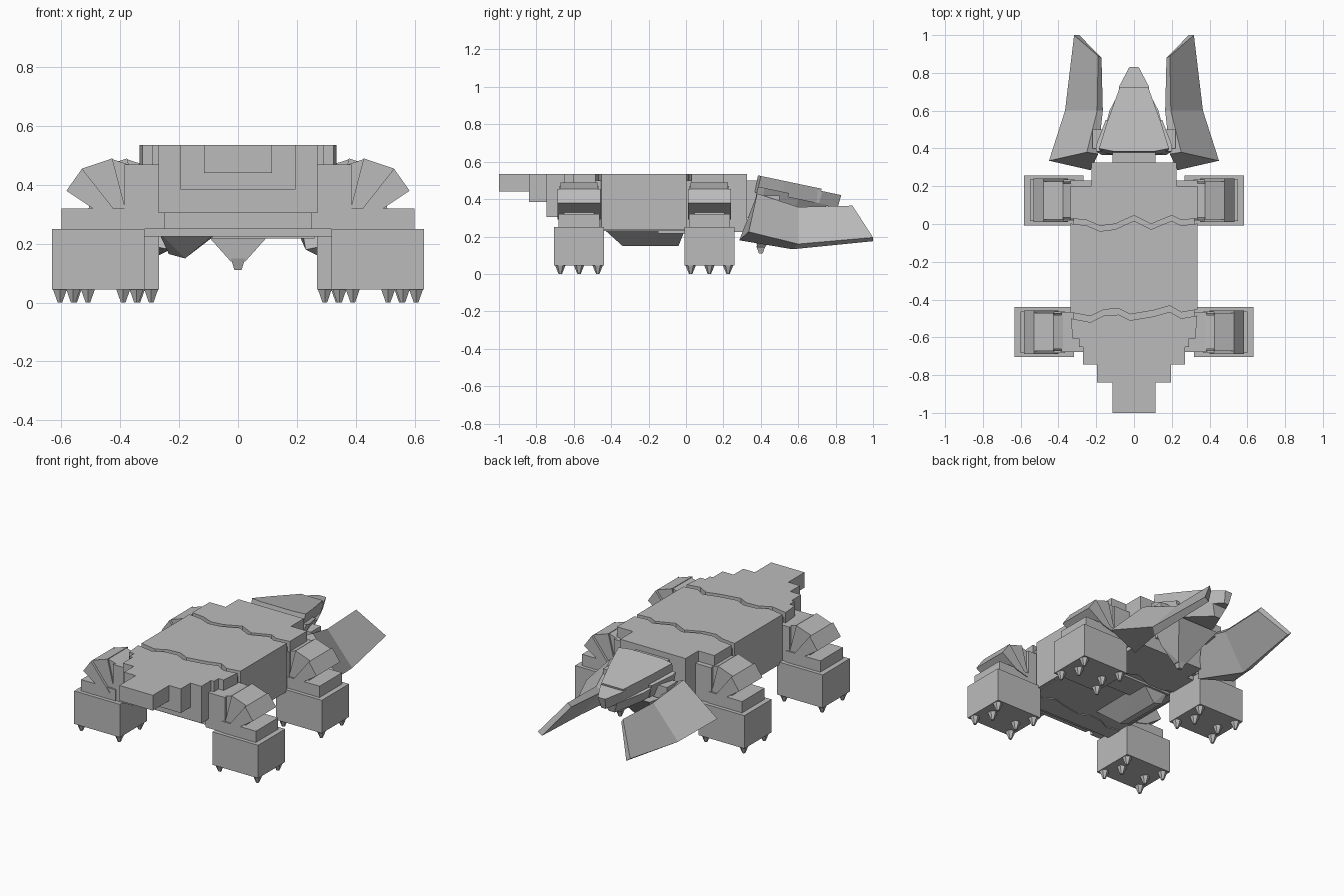
import bpy, bmesh

cube = bpy.data.objects.get("Cube")
if cube:
    bpy.data.objects.remove(cube, do_unlink=True)

stone = bpy.data.materials.new("stone_grey")
stone.use_nodes = True
GREY = (0.5, 0.5, 0.5, 1)
stone.diffuse_color = GREY
stone.node_tree.nodes["Principled BSDF"].inputs["Base Color"].default_value = GREY


def finish(name, bm, mirror=False):
    bmesh.ops.recalc_face_normals(bm, faces=bm.faces)
    me = bpy.data.meshes.new(name)
    bm.to_mesh(me)
    bm.free()
    me.materials.append(stone)
    ob = bpy.data.objects.new(name, me)
    bpy.context.collection.objects.link(ob)
    if mirror:
        ob.modifiers.new("Mirror", 'MIRROR')
    return ob


def prism(name, outline, lo, hi, axis='z', mirror=False):
    """Extrude a flat outline along z (plan outline) or y (front outline)."""
    bm = bmesh.new()
    put = (lambda a, b, c: (a, b, c)) if axis == 'z' else (lambda a, b, c: (a, c, b))
    bottom = bm.faces.new([bm.verts.new(put(a, b, lo)) for a, b in outline])
    ext = bmesh.ops.extrude_face_region(bm, geom=[bottom])
    for v in ext["geom"]:
        if isinstance(v, bmesh.types.BMVert):
            v.co = put(v.co.x, v.co.y if axis == 'z' else v.co.z, hi)
    return finish(name, bm, mirror)


def box(name, x0, x1, y0, y1, z0, z1, mirror=False):
    return prism(name, [(x0, y0), (x1, y0), (x1, y1), (x0, y1)], z0, z1, mirror=mirror)


def hull(name, points, mirror=False):
    bm = bmesh.new()
    for p in points:
        bm.verts.new(p)
    res = bmesh.ops.convex_hull(bm, input=bm.verts)
    loose = {g for g in res["geom_interior"] + res["geom_unused"]
             if isinstance(g, bmesh.types.BMVert)}
    bmesh.ops.delete(bm, geom=list(loose), context='VERTS')
    return finish(name, bm, mirror)


def loft(name, rings, mirror=False):
    bm = bmesh.new()
    rows = [[bm.verts.new(p) for p in r] for r in rings]
    n = len(rows[0])
    for a, b in zip(rows, rows[1:]):
        for i in range(n):
            bm.faces.new((a[i], a[(i + 1) % n], b[(i + 1) % n], b[i]))
    bm.faces.new(rows[0])
    bm.faces.new(rows[-1])
    return finish(name, bm, mirror)


# Jagged cracks that split the shell into three segments
TOP, W = 0.535, 0.335
front_crack = [(-W, .02), (-.25, .01), (-.18, -.02), (-.1, -.01), (0, .035),
               (.09, -.01), (.2, .035), (.25, .01), (W, .02)]
rear_crack = [(-W, -.48), (-.23, -.5), (-.16, -.465), (-.08, -.46), (-.02, -.49),
              (.1, -.47), (.19, -.445), (.25, -.48), (W, -.465)]


def shift(line, d):
    return [(x, y + d) for x, y in line]


prism("shell_middle", shift(rear_crack, .012) + shift(front_crack, -.018)[::-1], .235, TOP)
prism("shell_front", shift(front_crack, .01) +
      [(W, .2), (.225, .2), (.225, .325), (-.225, .325), (-.225, .2), (-W, .2)], .225, TOP)
prism("shell_rear", [(-.325, -.605), (.325, -.605)] + shift(rear_crack, -.02)[::-1], .225, TOP)
box("shell_core", -.32, .32, -.55, .1, .23, .5)

# Stepped tail, each block shorter than the one before
for i, (w, y, z) in enumerate([(.29, -.65, .25), (.27, -.745, .305),
                               (.195, -.84, .385), (.115, -1, .44)]):
    box(f"tail_block_{i + 1}", -w, w, y, -.55, z, TOP)

# Broken rock plates under the belly
hull("belly_rock", [(x, y, z) for x, y, z in [
    (-.27, -.44, .24), (-.07, -.44, .24), (-.05, 0, .25), (-.26, 0, .25),
    (-.235, -.34, .165), (-.18, -.34, .15), (-.235, -.04, .165), (-.18, -.04, .15),
    (-.15, -.2, .18)]])
box("belly_plate", -.26, .26, -.15, 0, .217, .26)

# Legs: block foot with spikes, ankle and a fanned shoulder
for label, dx, cy in (("front", -.05, .125), ("rear", 0, -.572)):
    cx = .475 + dx
    box(label + "_foot", cx - .157, cx + .157, cy - .133, cy + .133, .045, .25, True)
    box(label + "_ankle", .365 + dx, .6 + dx, cy - .11, cy + .11, .25, .32, True)

    def fan(part, outline, half):
        prism(f"{label}_{part}", [(x + dx, z) for x, z in outline],
              cy - half, cy + half, 'y', True)

    fan("leg_core", [(.36, .25), (.52, .25), (.5, .36), (.4, .4)], .08)
    fan("fan_outer", [(.478, .31), (.583, .38), (.53, .455), (.4, .29)], .115)
    fan("fan_upper", [(.42, .29), (.53, .455), (.427, .49), (.37, .27)], .1)
    fan("fan_inner", [(.39, .27), (.43, .488), (.375, .47), (.34, .25)], .09)
    fan("shoulder", [(.25, .25), (.385, .25), (.385, .47), (.25, .47)], .105)

    bm = bmesh.new()
    for row in (-1, 0, 1):
        for side in (-1, 1):
            r = bmesh.ops.create_cone(bm, cap_ends=True, segments=6, radius1=.009,
                                      radius2=.028, depth=.047)
            off = .085 if row == 0 else .13
            bmesh.ops.translate(bm, verts=r["verts"],
                                vec=(cx + side * off, cy + row * .1, .0235))
    finish(label + "_foot_spikes", bm, True)


# Head: sloping crown, snout tip, cheeks and lower jaw
def slab(name, half_outline, drop, thick, inset=.01):
    pts = []
    for x, y in half_outline:
        z = .528 - .21 * (y - .38) - drop
        for s in (-1, 1):
            pts += [(s * x, y, z), (s * max(x - inset, .01), y - .02, z - thick)]
    hull(name, pts)


slab("head_crown", [(.11, .385), (.185, .4), (.145, .53), (.075, .725)], 0, .09)
slab("snout", [(.09, .6), (.078, .73), (.025, .83)], .012, .07)
slab("cheeks", [(.2, .385), (.2, .42), (.15, .55)], .06, .09, .03)
slab("head_base", [(.18, .4), (.13, .6), (.05, .75)], .08, .07, .03)
box("neck", -.115, .115, .28, .42, .3, .5)
hull("lower_jaw", [(s * x, y, z) for s in (-1, 1) for x, y, z in
                   [(.18, .38, .33), (.14, .56, .33), (.11, .37, .235), (.025, .38, .14),
                    (.025, .42, .14)]])
hull("jaw_tooth", [(s * x, y, z) for s in (-1, 1) for x, y, z in
                   [(.024, .375, .15), (.024, .425, .15), (.012, .39, .11), (.012, .41, .11)]])

# Broad bent tusk plates on both sides of the head
loft("tusk", [
    [(.19, .37, .4), (.25, .38, .43), (.45, .335, .225), (.23, .285, .18)],
    [(.165, .6, .325), (.195, .6, .358), (.365, .6, .16), (.325, .57, .132)],
    [(.172, .88, .34), (.19, .89, .365), (.317, 1, .195), (.29, 1, .175)]], True)
hull("tusk_joint", [(x, y, z) for x in (.1, .22) for y in (.4, .5) for z in (.34, .42)], True)
